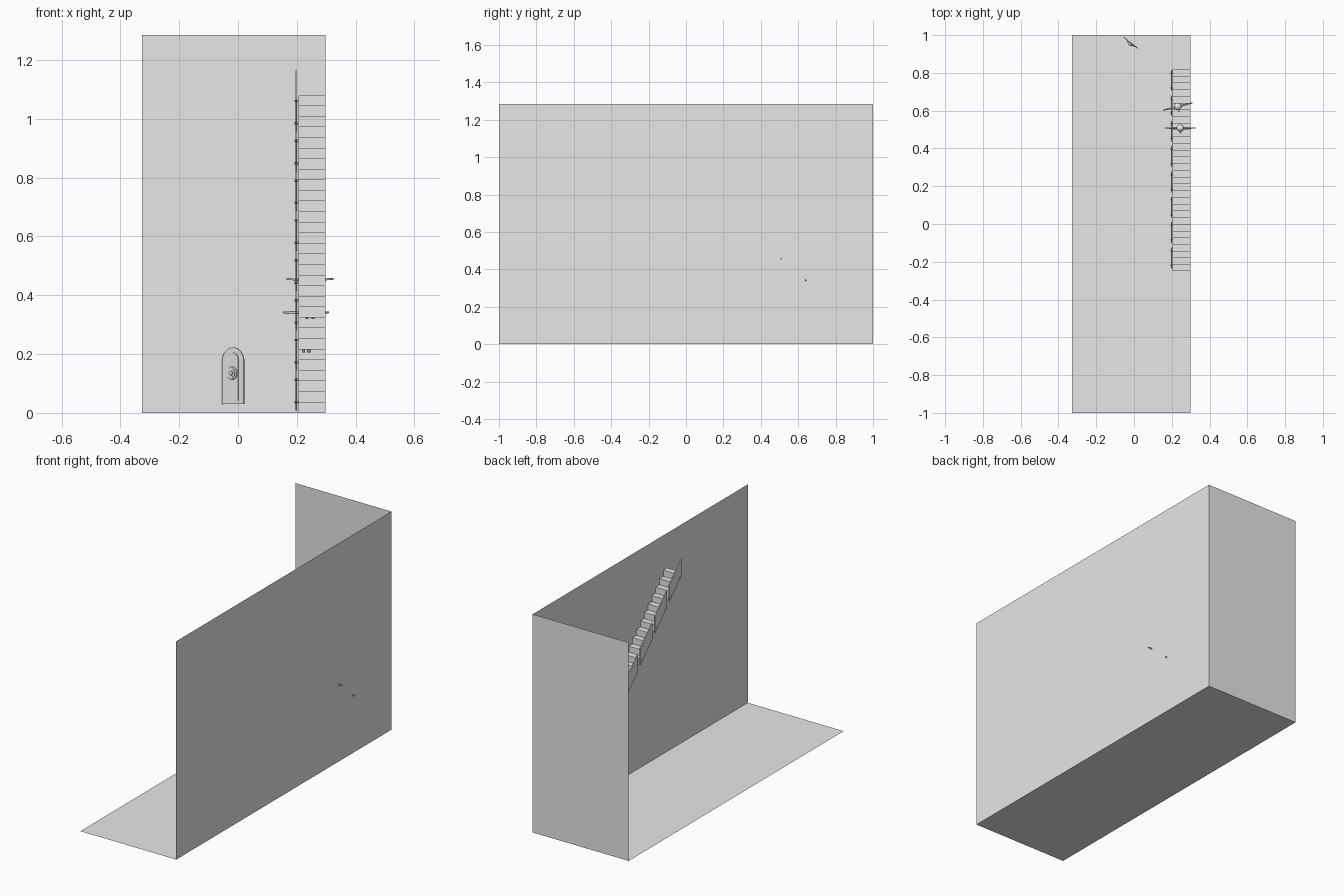
import bpy, bmesh, math
from mathutils import Vector, Matrix

if "Cube" in bpy.data.objects:
    bpy.data.objects.remove(bpy.data.objects["Cube"])

grey = bpy.data.materials.new("plain grey")
grey.diffuse_color = (0.8, 0.8, 0.8, 1)
grey.use_nodes = True
grey.node_tree.nodes["Principled BSDF"].inputs["Base Color"].default_value = grey.diffuse_color


def finish(name, bm, smooth=False):
    me = bpy.data.meshes.new(name)
    bm.to_mesh(me)
    bm.free()
    me.materials.append(grey)
    for p in me.polygons:
        p.use_smooth = smooth
    ob = bpy.data.objects.new(name, me)
    bpy.context.collection.objects.link(ob)
    return ob


def quad(name, *pts):
    bm = bmesh.new()
    bm.faces.new([bm.verts.new(p) for p in pts])
    return finish(name, bm)


def prism(bm, pts, offset):
    """Extrude a flat outline by an offset vector."""
    f = bm.faces.new([bm.verts.new(p) for p in pts])
    r = bmesh.ops.extrude_face_region(bm, geom=[f])
    vs = [e for e in r["geom"] if isinstance(e, bmesh.types.BMVert)]
    bmesh.ops.translate(bm, verts=vs, vec=offset)
    bmesh.ops.recalc_face_normals(bm, faces=bm.faces[:])


def rod(bm, a, b, r1, r2, seg=8):
    a, b = Vector(a), Vector(b)
    d = b - a
    m = Matrix.Translation((a + b) / 2) @ d.to_track_quat('Z', 'Y').to_matrix().to_4x4()
    bmesh.ops.create_cone(bm, cap_ends=True, segments=seg, radius1=r1, radius2=r2,
                          depth=d.length, matrix=m)


# Room: floor, side wall, back wall
X0, X1, H = -0.327, 0.298, 1.285
quad("floor", (X0, -1, 0), (X1, -1, 0), (X1, 1, 0), (X0, 1, 0))
quad("side_wall", (X1, -1, 0), (X1, -1, H), (X1, 1, H), (X1, 1, 0))
quad("back_wall", (X0, 1, 0), (X1, 1, 0), (X1, 1, H), (X0, 1, H))
# Flush plates on the wall and the floor
quad("wall_plate", (X1 - .001, -.27, .81), (X1 - .001, .17, .81),
     (X1 - .001, .17, .94), (X1 - .001, -.27, .94))
quad("floor_plate", (.10, .47, .001), (.143, .47, .001), (.143, .5, .001), (.10, .5, .001))

# Two flights of folded stairs, rising toward the front
SX = 0.205
for k in range(2):
    bm = bmesh.new()
    y, z = .82 - k * .535, k * .54
    prof = [(y, z)]
    for i in range(15):
        z += .036
        prof.append((y, z))
        y -= .535 / 15
        prof.append((y, z))
    rows = [(bm.verts.new((SX, a, b)), bm.verts.new((X1, a, b))) for a, b in prof]
    for p, q in zip(rows, rows[1:]):
        bm.faces.new((p[0], p[1], q[1], q[0]))
    finish(f"stair_flight_{k + 1}", bm)

# Slanted railing panels with small fixings
for i in range(8):
    ya = -.235 + i * .1343
    yb = ya + .11
    za, zb = 1.065 - i * .1355, 1.065 - i * .1355 - .108
    bm = bmesh.new()
    x = .195
    prism(bm, [(x, ya, za), (x, yb, zb), (x, yb, zb + .1), (x, ya, za + .1)], (.006, 0, 0))
    for t in (.15, .85):
        c = (ya + (yb - ya) * t, za + (zb - za) * t + .012)
        rod(bm, (.193, *c), (.206, *c), .004, .004)
    finish(f"railing_panel_{i + 1}", bm)

# Arched door standing ajar, with frame, sill and round handle
door = Matrix.Translation((-.0175, .957, .03)) @ Matrix.Rotation(math.radians(-38), 4, 'Z')


def arch(w, z0, h, y):
    r = w / 2
    pts = [(-r, y, z0), (r, y, z0)]
    for i in range(13):
        a = math.pi * i / 12
        pts.append((r * math.cos(a), y, h - r + r * math.sin(a)))
    return pts


bm = bmesh.new()
prism(bm, arch(.094, 0, .193, 0), (0, .004, 0))
bm.transform(door)
finish("arched_door", bm)
bm = bmesh.new()
prism(bm, arch(.05, .012, .175, -.003), (0, .003, 0))
bm.transform(door)
finish("door_panel", bm)
bm = bmesh.new()
for r, d in ((.023, .006), (.016, .009), (.008, .014)):
    rod(bm, (0, -.002, .105), (0, -d, .105), r, r * .9, 20)
bm.transform(door)
finish("door_handle", bm)

# Two slim figures with outstretched arms on the stairs
for n, (px, py, foot, sh, tilt) in enumerate(((.245, .508, .32, .455, 0),
                                              (.232, .622, .205, .342, 14))):
    bm = bmesh.new()
    h = sh - foot
    for s in (-1, 1):
        rod(bm, (0, 0, h), (s * .08, 0, h), .006, .003)
        rod(bm, (s * .01, 0, 0), (s * .007, 0, h * .5), .005, .007)
    rod(bm, (0, 0, h * .48), (0, 0, h + .012), .012, .010)
    bmesh.ops.create_uvsphere(bm, u_segments=14, v_segments=10, radius=.02,
                              matrix=Matrix.Translation((0, 0, h + .026)))
    rod(bm, (0, -.017, h + .026), (0, -.03, h + .024), .004, .002)
    bm.transform(Matrix.Translation((px, py, foot)) @
                 Matrix.Rotation(math.radians(tilt), 4, 'Z'))
    finish(f"figure_{n + 1}", bm, True)
